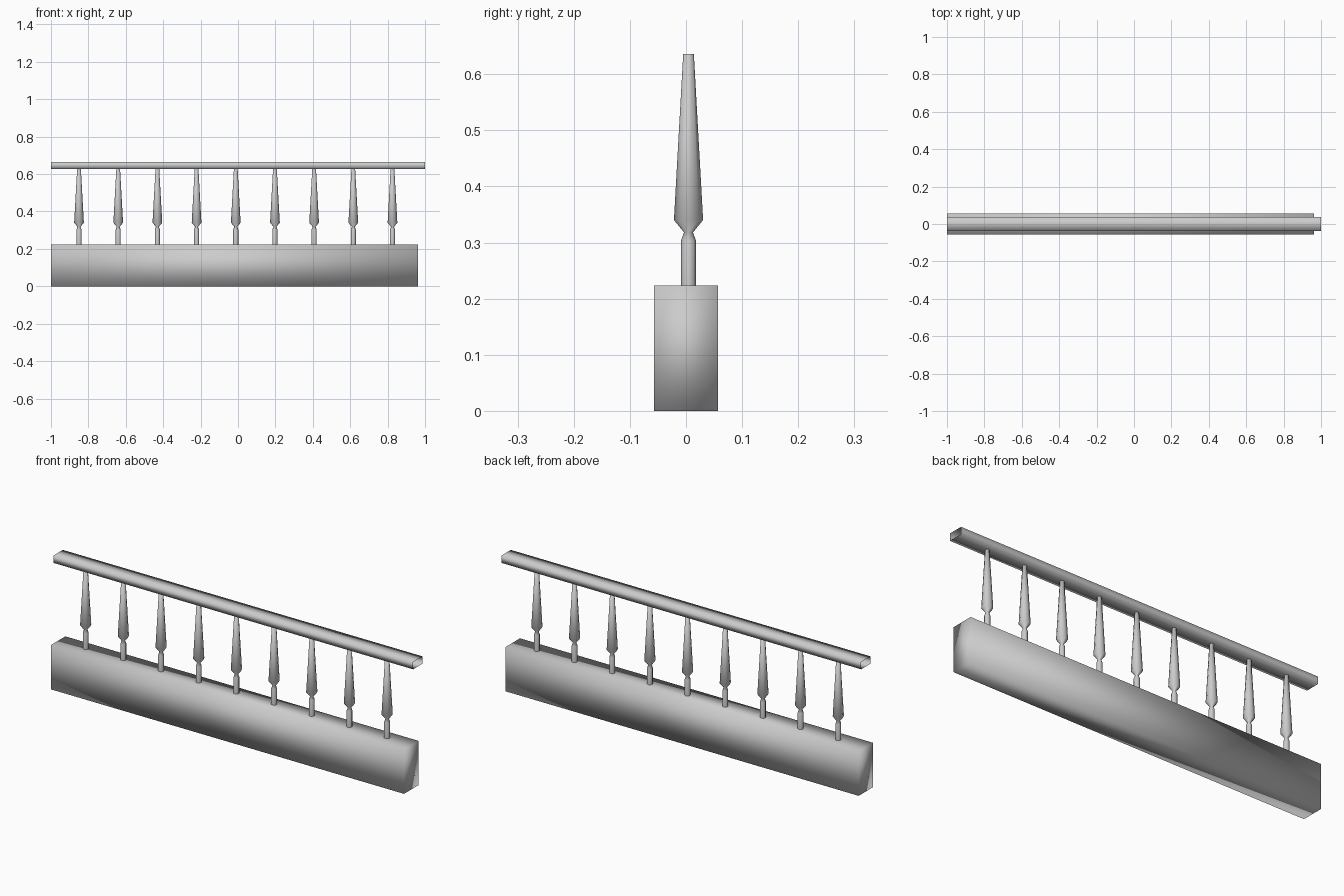
import bpy, bmesh, math

default = bpy.data.objects.get("Cube")
if default:
    bpy.data.objects.remove(default, do_unlink=True)

# One plain stone colour for everything
stone = bpy.data.materials.new("grey_stone")
stone.use_nodes = True
GREY = (0.6, 0.6, 0.6, 1)
stone.diffuse_color = GREY
stone.node_tree.nodes["Principled BSDF"].inputs["Base Color"].default_value = GREY


def finish(name, bm):
    """Turn a bmesh into a smooth-shaded object."""
    bmesh.ops.recalc_face_normals(bm, faces=bm.faces)
    for face in bm.faces:
        face.smooth = True
    mesh = bpy.data.meshes.new(name)
    bm.to_mesh(mesh)
    bm.free()
    mesh.materials.append(stone)
    obj = bpy.data.objects.new(name, mesh)
    bpy.context.collection.objects.link(obj)
    return obj


def beam(name, x0, x1, half_y, z0, z1, open_ends=False):
    """Box running along x, optionally without its end faces."""
    bm = bmesh.new()
    bmesh.ops.create_cube(bm, size=1)
    for v in bm.verts:
        v.co.x = x0 if v.co.x < 0 else x1
        v.co.y *= 2 * half_y
        v.co.z = z0 if v.co.z < 0 else z1
    bm.normal_update()
    if open_ends:
        ends = [f for f in bm.faces if abs(f.normal.x) > 0.9]
        bmesh.ops.delete(bm, geom=ends, context='FACES_ONLY')
    return finish(name, bm)


def turned_post(name, profile, sides):
    """Stack of rings following (radius, height) pairs, capped on top."""
    bm = bmesh.new()
    rings = []
    for r, z in profile:
        rings.append([bm.verts.new((r * math.cos(a), r * math.sin(a), z))
                      for a in (math.tau * i / sides for i in range(sides))])
    for low, high in zip(rings, rings[1:]):
        for i in range(sides):
            j = (i + 1) % sides
            bm.faces.new((low[i], low[j], high[j], high[i]))
    bm.faces.new(rings[-1])
    return finish(name, bm)


# Plinth wall and hollow handrail
beam("plinth", -1, 0.963, 0.057, 0, 0.223)
beam("handrail", -1, 1, 0.037, 0.628, 0.665, open_ends=True)

# Row of tapered balusters
PROFILE = [(0.0135, 0.215), (0.0135, 0.303), (0.008, 0.318),
           (0.026, 0.34), (0.0095, 0.636)]
COUNT, FIRST, LAST = 9, -0.85, 0.826
post = turned_post("baluster_1", PROFILE, 8)
for i in range(COUNT):
    item = post
    if i:
        item = bpy.data.objects.new(f"baluster_{i + 1}", post.data)
        bpy.context.collection.objects.link(item)
    item.location = (FIRST + (LAST - FIRST) * i / (COUNT - 1), 0.0045, 0)
